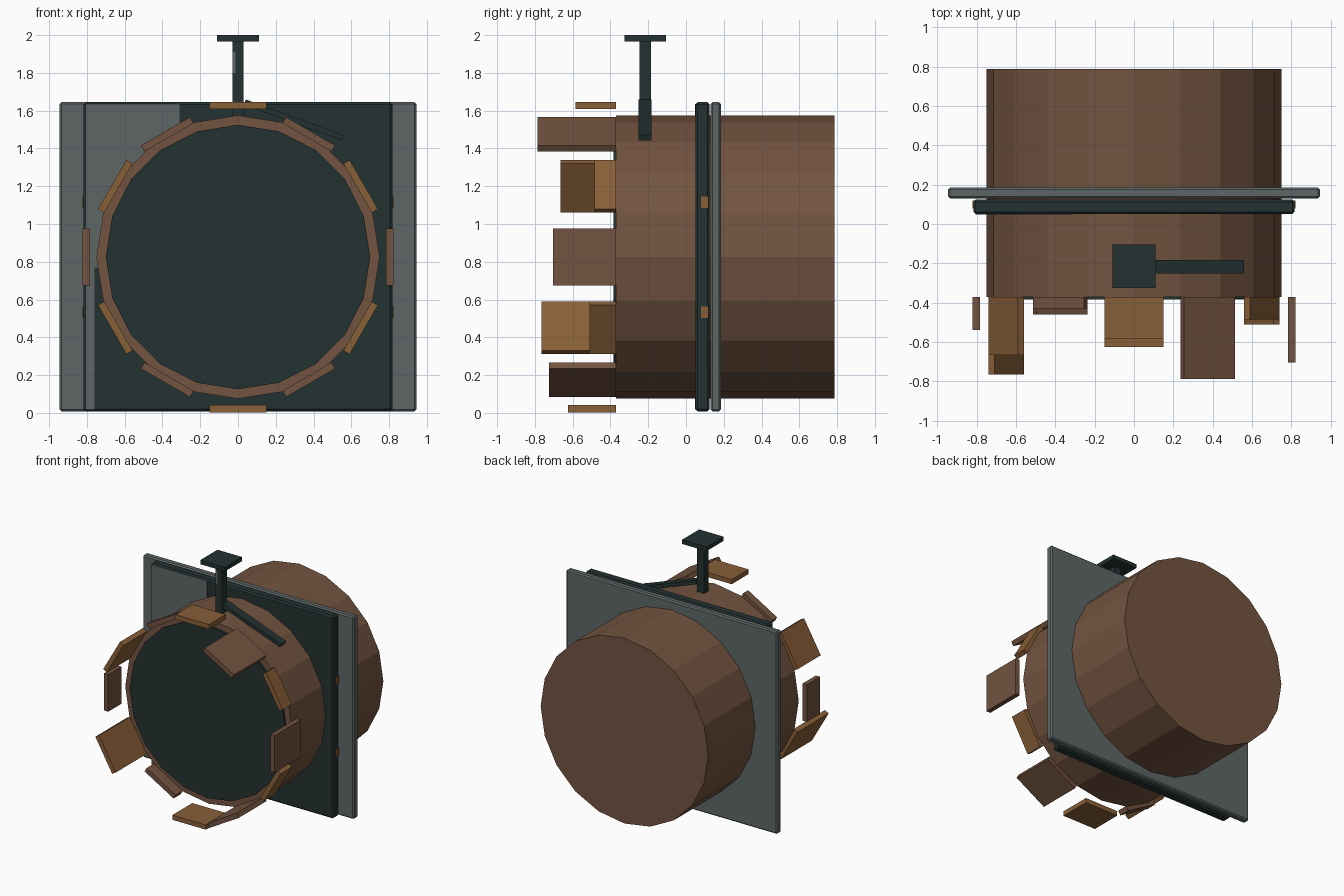
import bpy, bmesh, math
from mathutils import Matrix, Vector

if "Cube" in bpy.data.objects:
    bpy.data.objects.remove(bpy.data.objects["Cube"])


def material(name, rgb):
    m = bpy.data.materials.new(name)
    m.diffuse_color = (*rgb, 1)
    m.use_nodes = True
    m.node_tree.nodes["Principled BSDF"].inputs["Base Color"].default_value = m.diffuse_color
    return m


BROWN = material("brown wood", (0.17, 0.088, 0.051))
ORANGE = material("orange wood", (0.25, 0.115, 0.039))
DARK = material("dark metal", (0.0175, 0.031, 0.031))
GREY = material("grey metal", (0.112, 0.133, 0.133))


def finish(name, bm, mat):
    bmesh.ops.recalc_face_normals(bm, faces=bm.faces)
    me = bpy.data.meshes.new(name)
    bm.to_mesh(me)
    bm.free()
    me.materials.append(mat)
    ob = bpy.data.objects.new(name, me)
    bpy.context.collection.objects.link(ob)
    return ob


def box(name, mat, lo, hi, bevel=0.0, turn=0.0):
    """Box between two corners, turned about the y axis through its centre."""
    lo, hi = Vector(lo), Vector(hi)
    bm = bmesh.new()
    m = (Matrix.Translation((lo + hi) / 2) @ Matrix.Rotation(turn, 4, 'Y')
         @ Matrix.Diagonal((*(hi - lo), 1)))
    bmesh.ops.create_cube(bm, size=1, matrix=m)
    if bevel:
        bmesh.ops.bevel(bm, geom=bm.edges[:], offset=bevel, segments=1,
                        affect='EDGES', profile=0.5)
    return finish(name, bm, mat)


CZ = 0.825  # height of the drum axis


def drum(name, mat, r, y0, y1):
    bm = bmesh.new()
    m = (Matrix.Translation((0, (y0 + y1) / 2, CZ))
         @ Matrix.Rotation(math.pi / 2, 4, 'X'))
    bmesh.ops.create_cone(bm, cap_ends=True, segments=20, radius1=r,
                          radius2=r, depth=y1 - y0, matrix=m)
    return finish(name, bm, mat)


# barrel body and dark front lid
drum("barrel", BROWN, 0.75, -0.37, 0.787)
drum("barrel_lid", DARK, 0.70, -0.385, -0.36)

# broken planks round the front, every 30 degrees, each with its own length
ends = [0.705, 0.485, 0.787, 0.585, 0.43, 0.665,
        0.54, 0.765, 0.46, 0.625, 0.725, 0.51]
for i, end in enumerate(ends):
    a = math.radians(30 * i)
    r = 0.803 if i % 3 == 0 else 0.75
    x, z = r * math.cos(a), CZ + r * math.sin(a)
    box(f"plank_{i}", ORANGE if i % 2 else BROWN,
        (x - 0.15, -end, z - 0.019), (x + 0.15, -0.37, z + 0.019),
        turn=math.pi / 2 - a)

# square plates round the barrel
box("back_plate", GREY, (-0.945, 0.13, 0.008), (0.945, 0.185, 1.645), 0.01)
box("front_plate", DARK, (-0.817, 0.05, 0.008), (0.817, 0.125, 1.645), 0.012)

# lighter worn areas on the dark plate and post
box("worn_patch_upper", GREY, (-0.807, 0.048, 0.77), (-0.31, 0.051, 1.635))
box("worn_patch_lower", GREY, (-0.807, 0.048, 0.018), (-0.76, 0.051, 0.77))
box("worn_patch_post", GREY, (-0.029, -0.247, 1.80), (-0.012, -0.244, 1.91))

# small pegs on the plate sides
for s in (-1, 1):
    for z in (0.533, 1.115):
        box("side_peg", ORANGE, (s * 0.80 - 0.022, 0.08, z - 0.031),
            (s * 0.80 + 0.022, 0.12, z + 0.031))

# post with cap and slanted arm
box("post", DARK, (-0.03, -0.245, 1.54), (0.03, -0.185, 1.975))
box("post_cap", DARK, (-0.11, -0.325, 1.967), (0.11, -0.105, 2.0))
box("slanted_arm", DARK, (0.02, -0.251, 1.536), (0.57, -0.183, 1.566),
    turn=math.radians(20))
